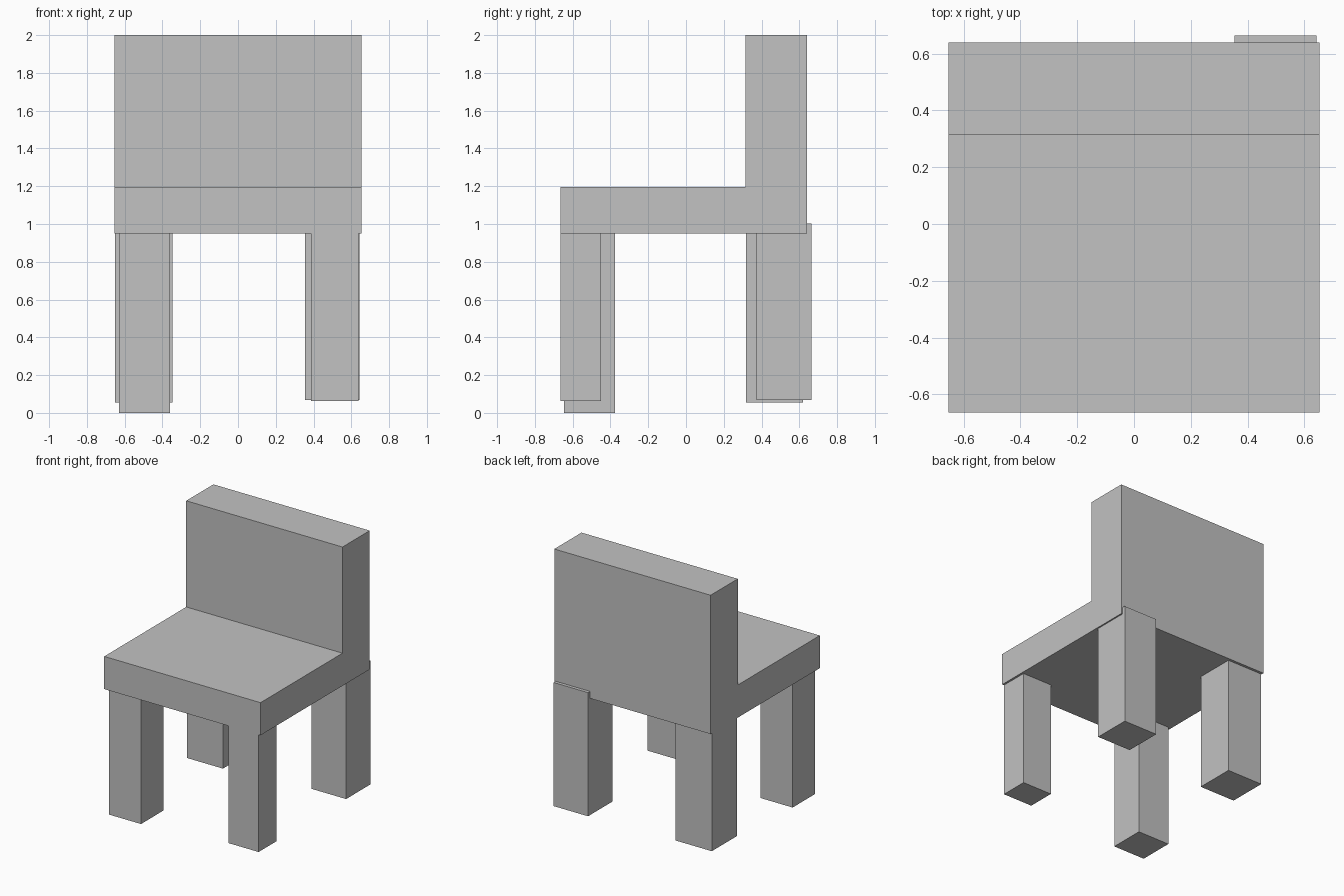
import bpy
import bmesh
from mathutils import Vector

cube = bpy.data.objects.get("Cube")
if cube:
    bpy.data.objects.remove(cube, do_unlink=True)

grey = bpy.data.materials.new("light_grey")
grey.use_nodes = True
colour = (0.54, 0.54, 0.54, 1)
grey.diffuse_color = colour
grey.node_tree.nodes["Principled BSDF"].inputs["Base Color"].default_value = colour


def add_object(name, bm):
    bmesh.ops.recalc_face_normals(bm, faces=bm.faces)
    mesh = bpy.data.meshes.new(name)
    bm.to_mesh(mesh)
    bm.free()
    mesh.materials.append(grey)
    obj = bpy.data.objects.new(name, mesh)
    bpy.context.collection.objects.link(obj)
    return obj


def box(name, x, y, z):
    """Box spanning the given (low, high) range on each axis."""
    bm = bmesh.new()
    bmesh.ops.create_cube(bm, size=1)
    for v in bm.verts:
        v.co = Vector([(lo + hi) / 2 + c * (hi - lo)
                       for c, (lo, hi) in zip(v.co, (x, y, z))])
    return add_object(name, bm)


# Seat and backrest: one L-shaped side profile extruded across the width
half_width = 0.654
front, back, rest_front = -0.665, 0.64, 0.315
seat_bottom, seat_top, rest_top = 0.95, 1.197, 2.0
profile = [(front, seat_bottom), (back, seat_bottom), (back, rest_top),
           (rest_front, rest_top), (rest_front, seat_top), (front, seat_top)]
bm = bmesh.new()
side = bm.faces.new([bm.verts.new((-half_width, y, z)) for y, z in profile])
extruded = bmesh.ops.extrude_face_region(bm, geom=[side])["geom"]
bmesh.ops.translate(bm, vec=(2 * half_width, 0, 0),
                    verts=[g for g in extruded if isinstance(g, bmesh.types.BMVert)])
add_object("seat_and_backrest", bm)

# Legs: each slightly different in thickness, place and length
box("front_right_leg", (-0.63, -0.36), (-0.645, -0.375), (0, seat_bottom))
box("front_left_leg", (0.387, 0.638), (front, -0.45), (0.063, seat_bottom))
box("back_right_leg", (-0.65, -0.348), (0.317, 0.62), (0.055, seat_bottom))
# The back left leg is taller and stands proud of the backrest
box("back_left_leg", (0.354, 0.643), (0.374, 0.665), (0.068, 1.003))
